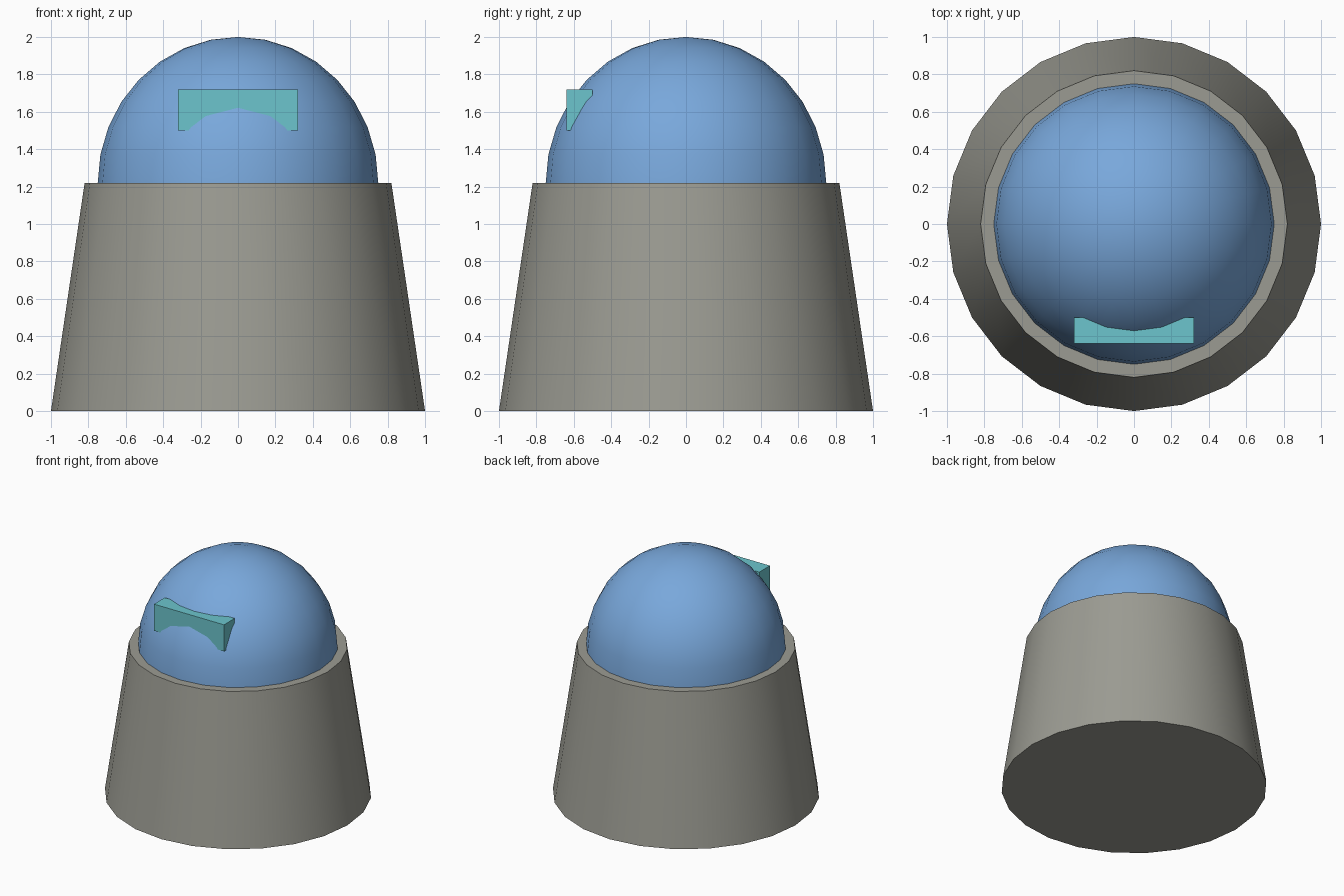
import bpy, bmesh, math

if "Cube" in bpy.data.objects:
    bpy.data.objects.remove(bpy.data.objects["Cube"])

BASE_TOP = 1.22


def material(name, rgb):
    m = bpy.data.materials.new(name)
    m.diffuse_color = (*rgb, 1.0)
    m.use_nodes = True
    m.node_tree.nodes["Principled BSDF"].inputs["Base Color"].default_value = m.diffuse_color
    return m


def finish(obj, name, mat, smooth=True):
    obj.name = name
    obj.data.materials.append(mat)
    if smooth:
        bpy.ops.object.shade_smooth_by_angle(angle=math.radians(30))
    return obj


grey = material("warm_grey", (0.33, 0.33, 0.29))
blue = material("sky_blue", (0.19, 0.39, 0.71))
teal = material("pale_teal", (0.15, 0.56, 0.61))

# Tapered base
bpy.ops.mesh.primitive_cone_add(vertices=24, radius1=1.0, radius2=0.82,
                                depth=BASE_TOP, location=(0, 0, BASE_TOP / 2),
                                rotation=(0, 0, 0))
finish(bpy.context.object, "tapered_base", grey)

# Dome: upper half of a slightly stretched sphere, seated on the base
bpy.ops.mesh.primitive_uv_sphere_add(segments=24, ring_count=16, radius=0.75,
                                     location=(0, 0, BASE_TOP))
dome = bpy.context.object
bm = bmesh.new()
bm.from_mesh(dome.data)
bmesh.ops.delete(bm, geom=[v for v in bm.verts if v.co.z < -0.001], context='VERTS')
for v in bm.verts:
    v.co.z *= 0.78 / 0.75
bm.to_mesh(dome.data)
bm.free()
finish(dome, "dome", blue)

# Visor block set into the front of the dome
bpy.ops.mesh.primitive_cube_add(size=1, location=(0, -0.57, 1.61))
visor = bpy.context.object
visor.scale = (0.64, 0.14, 0.22)
finish(visor, "visor", teal, smooth=False)
